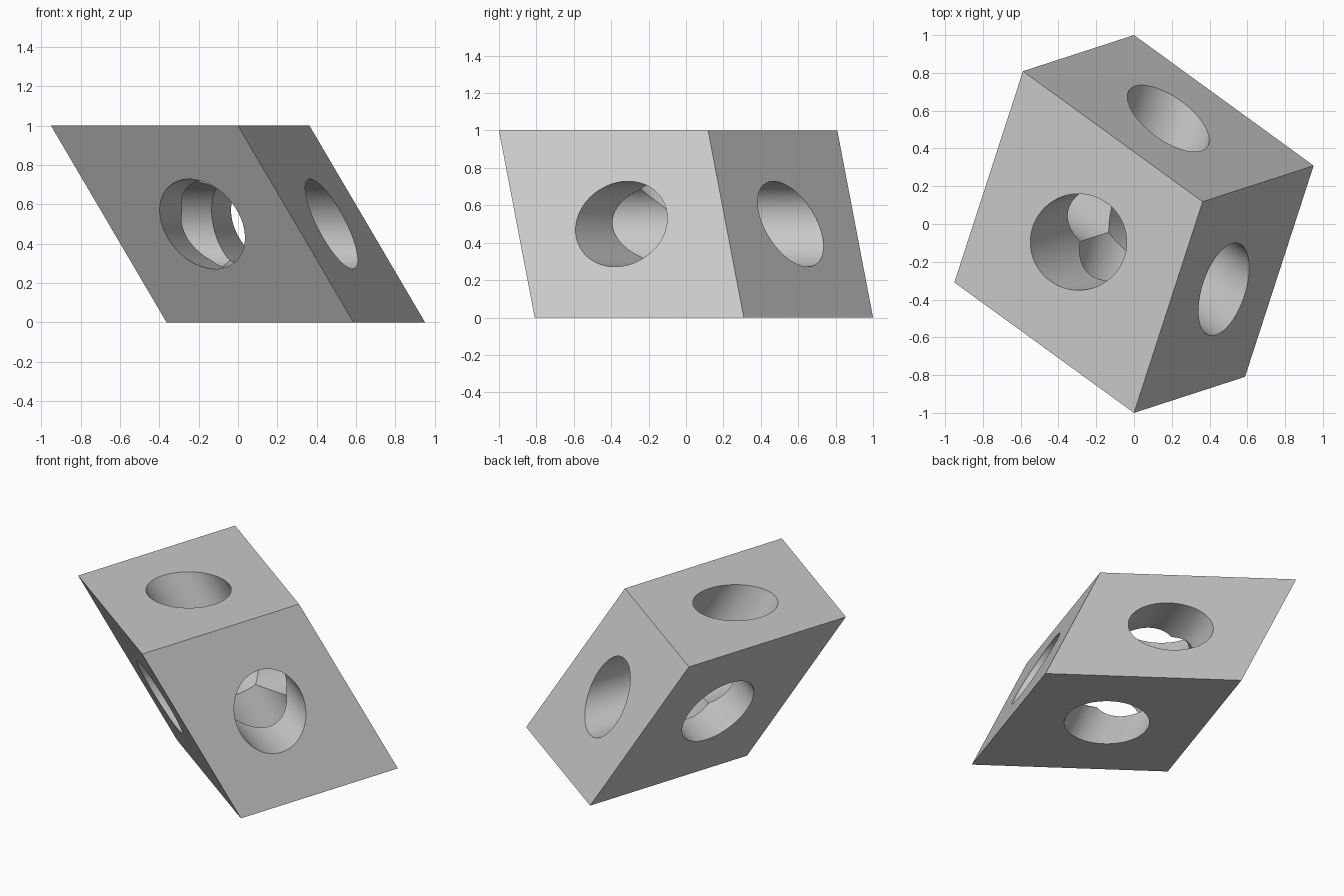
import bpy, bmesh, math
from mathutils import Vector

if "Cube" in bpy.data.objects:
    bpy.data.objects.remove(bpy.data.objects["Cube"], do_unlink=True)

# Three equal edge directions meeting at 72/108 degrees
def polar(deg, z=0.0):
    return Vector((math.cos(math.radians(deg)), math.sin(math.radians(deg)), z))

u = polar(-90) - polar(198)
v = polar(18) * 0.382 - polar(-90)
w = polar(18) * 0.618 - Vector((0, 0, 1))
CENTRE = Vector((0, 0, 0.5))
HOLE_RADIUS = 0.255
SEGMENTS = 128


def prism(name, outline, axis):
    """Oblique prism: outline around the centre, swept along axis."""
    bm = bmesh.new()
    ends = [[bm.verts.new(CENTRE + p + axis * s) for p in outline] for s in (-0.5, 0.5)]
    for ring in ends:
        bm.faces.new(ring)
    n = len(outline)
    for i in range(n):
        j = (i + 1) % n
        bm.faces.new((ends[0][i], ends[0][j], ends[1][j], ends[1][i]))
    bmesh.ops.recalc_face_normals(bm, faces=bm.faces)
    mesh = bpy.data.meshes.new(name)
    bm.to_mesh(mesh)
    bm.free()
    obj = bpy.data.objects.new(name, mesh)
    bpy.context.collection.objects.link(obj)
    return obj


def circle(a, b):
    """Circle lying in the plane of a and b."""
    x = a.normalized()
    y = (b - x * b.dot(x)).normalized()
    angles = [math.tau * (i + 0.37) / SEGMENTS for i in range(SEGMENTS)]
    return [(x * math.cos(t) + y * math.sin(t)) * HOLE_RADIUS for t in angles]


# Slanted block
block = prism("slanted_block", [(u * i + v * j) / 2 for i, j in ((-1, -1), (1, -1), (1, 1), (-1, 1))], w)

# Material
grey = bpy.data.materials.new("light_grey")
grey.use_nodes = True
colour = (0.58, 0.58, 0.58, 1)
grey.diffuse_color = colour
grey.node_tree.nodes["Principled BSDF"].inputs["Base Color"].default_value = colour
block.data.materials.append(grey)

# Round holes through each pair of faces, running parallel to the edges
bpy.context.view_layer.objects.active = block
for name, a, b, axis in (("hole_top", u, v, w), ("hole_front", u, w, v), ("hole_side", v, w, u)):
    cutter = prism(name, circle(a, b), axis * 1.2)
    cutter.data.materials.append(grey)
    cutter.hide_render = True
    mod = block.modifiers.new(name, "BOOLEAN")
    mod.operation = "DIFFERENCE"
    mod.solver = "EXACT"
    mod.object = cutter
    bpy.ops.object.modifier_apply(modifier=mod.name)
    bpy.data.objects.remove(cutter, do_unlink=True)

# Smooth hole walls, sharp rims and flat faces
for obj in bpy.context.selected_objects:
    obj.select_set(False)
block.select_set(True)
bpy.ops.object.shade_smooth_by_angle(angle=math.radians(25))
